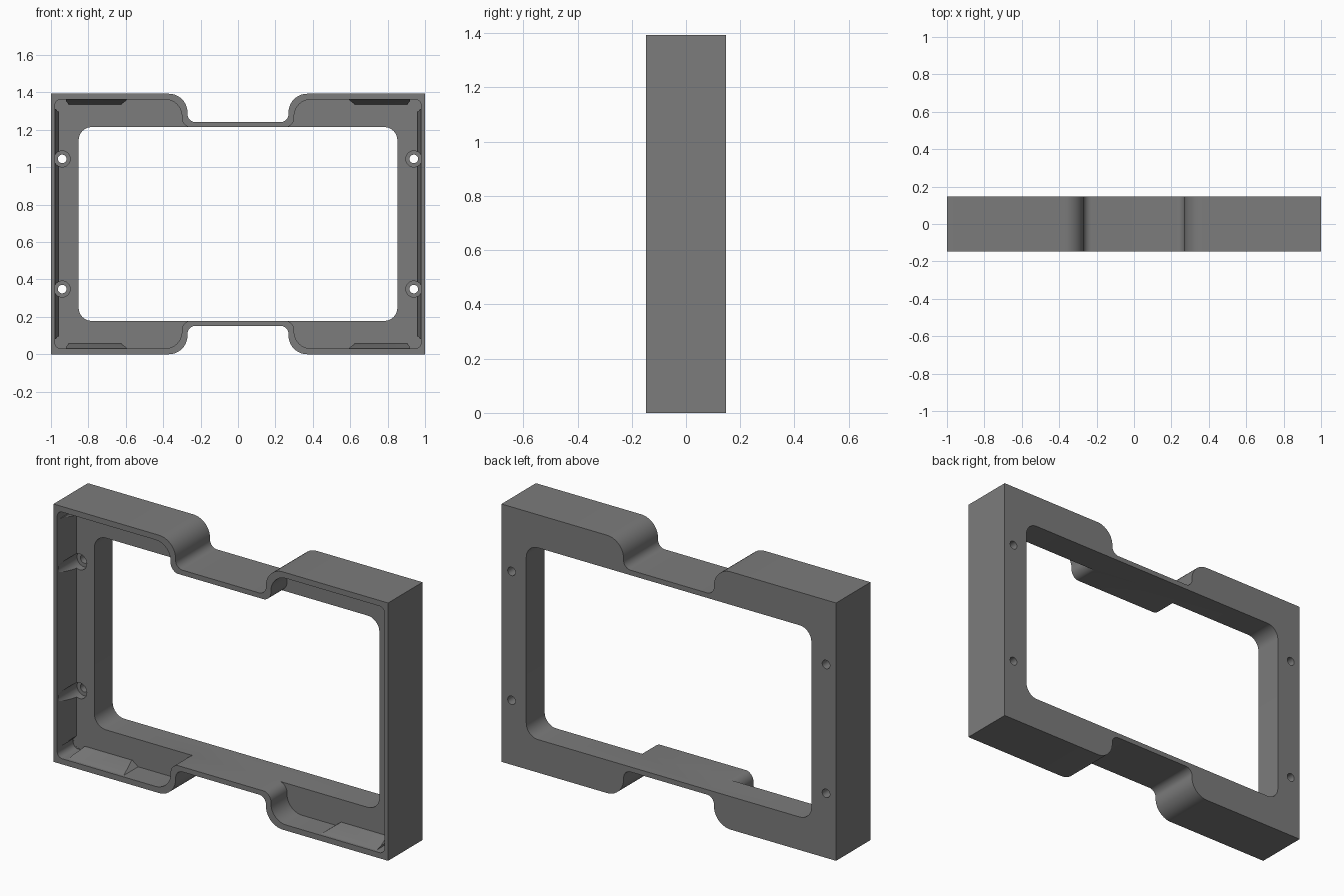
import bpy, bmesh, math
from mathutils import Vector

if "Cube" in bpy.data.objects:
    bpy.data.objects.remove(bpy.data.objects["Cube"])

MID = 0.695      # half height
D = 0.147        # half depth
FLOOR = -0.01    # y of the pocket floor


def prism(name, pts, lo, hi, place):
    """Extrude a 2D outline from lo to hi; place(a, b, t) gives the 3D point."""
    bm = bmesh.new()
    rings = [[bm.verts.new(place(a, b, t)) for a, b in pts] for t in (lo, hi)]
    bm.faces.new(rings[0])
    bm.faces.new(rings[1])
    n = len(pts)
    for i in range(n):
        j = (i + 1) % n
        bm.faces.new((rings[0][i], rings[0][j], rings[1][j], rings[1][i]))
    bmesh.ops.recalc_face_normals(bm, faces=bm.faces)
    me = bpy.data.meshes.new(name)
    bm.to_mesh(me)
    bm.free()
    ob = bpy.data.objects.new(name, me)
    bpy.context.collection.objects.link(ob)
    return ob


def facing(a, b, t):
    return (a, t, b + MID)


def rounded(corners, steps=10):
    """Fillet each (x, z, radius) corner of a closed outline."""
    out = []
    n = len(corners)
    for i, (x, z, r) in enumerate(corners):
        p = Vector((x, z))
        if r == 0:
            out.append((x, z))
            continue
        u = (Vector(corners[i - 1][:2]) - p).normalized()
        v = (Vector(corners[(i + 1) % n][:2]) - p).normalized()
        c = p + (u + v) * r
        for k in range(steps + 1):
            a = math.pi / 2 * k / steps
            q = c - v * r * math.cos(a) - u * r * math.sin(a)
            out.append((q.x, q.y))
    return out


def mirrored(quarter):
    """Mirror a top-right run of corners into all four quadrants."""
    tl = [(-x, z, r) for x, z, r in reversed(quarter)]
    top = quarter + tl
    return rounded(top + [(x, -z, r) for x, z, r in reversed(top)])


def circle(x, z, r, n=32):
    return [(x + r * math.cos(2 * math.pi * k / n),
             z + r * math.sin(2 * math.pi * k / n)) for k in range(n)]


def boolean(ob, tool, op='DIFFERENCE'):
    m = ob.modifiers.new(op, 'BOOLEAN')
    m.operation, m.solver, m.object = op, 'EXACT', tool
    bpy.context.view_layer.objects.active = ob
    bpy.ops.object.modifier_apply(modifier=m.name)
    bpy.data.objects.remove(tool)


# outer body with a finger notch top and bottom
frame = prism("frame", mirrored([(1, 0.6965, 0), (0.27, 0.6965, 0.1), (0.27, 0.545, 0.042)]),
              -D, D, lambda a, b, t: (a, t, b + 0.6965))
MID = 0.6965

# front pocket leaving a thin rim
boolean(frame, prism("pocket_cutter", mirrored(
    [(0.978, 0.666, 0.03), (0.30, 0.666, 0.09), (0.30, 0.517, 0.05)]), -0.3, FLOOR, facing))

# window through the floor
boolean(frame, prism("window_cutter", mirrored([(0.852, 0.518, 0.07)]), -0.3, 0.3, facing))

# tapered retaining wedges on the pocket walls
wedge = [(-0.132, 0), (-0.132, -0.01), (0.01, -0.01), (0.01, 0.026), (FLOOR - 0.01, 0.026)]
for sx in (-1, 1):
    boolean(frame, prism("side_wedge", wedge, -0.615, 0.615,
            lambda y, w, t: (sx * (0.978 - w * 0.75), y, MID + t)), 'UNION')
    for sz in (-1, 1):
        # the inner end of each edge wedge is slanted
        boolean(frame, prism("edge_wedge", wedge, 0.59, 0.92,
                lambda y, w, t: (sx * (t + (w * 1.3 if t < 0.7 else 0)), y,
                                 MID + sz * (0.666 - w))), 'UNION')

for x in (-0.94, 0.94):
    # round reliefs where the wedges meet in the corners
    for z in (-0.628, 0.628):
        boolean(frame, prism("relief_cutter", circle(x, z, 0.035), -0.14, FLOOR + 0.0005, facing))
    # screw holes with counterbores
    for z in (-0.348, 0.348):
        boolean(frame, prism("counterbore_cutter", circle(x, z, 0.043), -0.13, 0.03, facing))
        boolean(frame, prism("hole_cutter", circle(x, z, 0.023), -0.12, 0.3, facing))

# dark grey plastic
dark = bpy.data.materials.new("dark_grey")
dark.diffuse_color = (0.2, 0.2, 0.2, 1)
dark.use_nodes = True
dark.node_tree.nodes["Principled BSDF"].inputs["Base Color"].default_value = dark.diffuse_color
frame.data.materials.clear()
frame.data.materials.append(dark)
for f in frame.data.polygons:
    f.material_index = 0

# smooth fillets, crisp edges
bpy.ops.object.select_all(action='DESELECT')
frame.select_set(True)
bpy.context.view_layer.objects.active = frame
bpy.ops.object.shade_smooth_by_angle(angle=math.radians(25))
